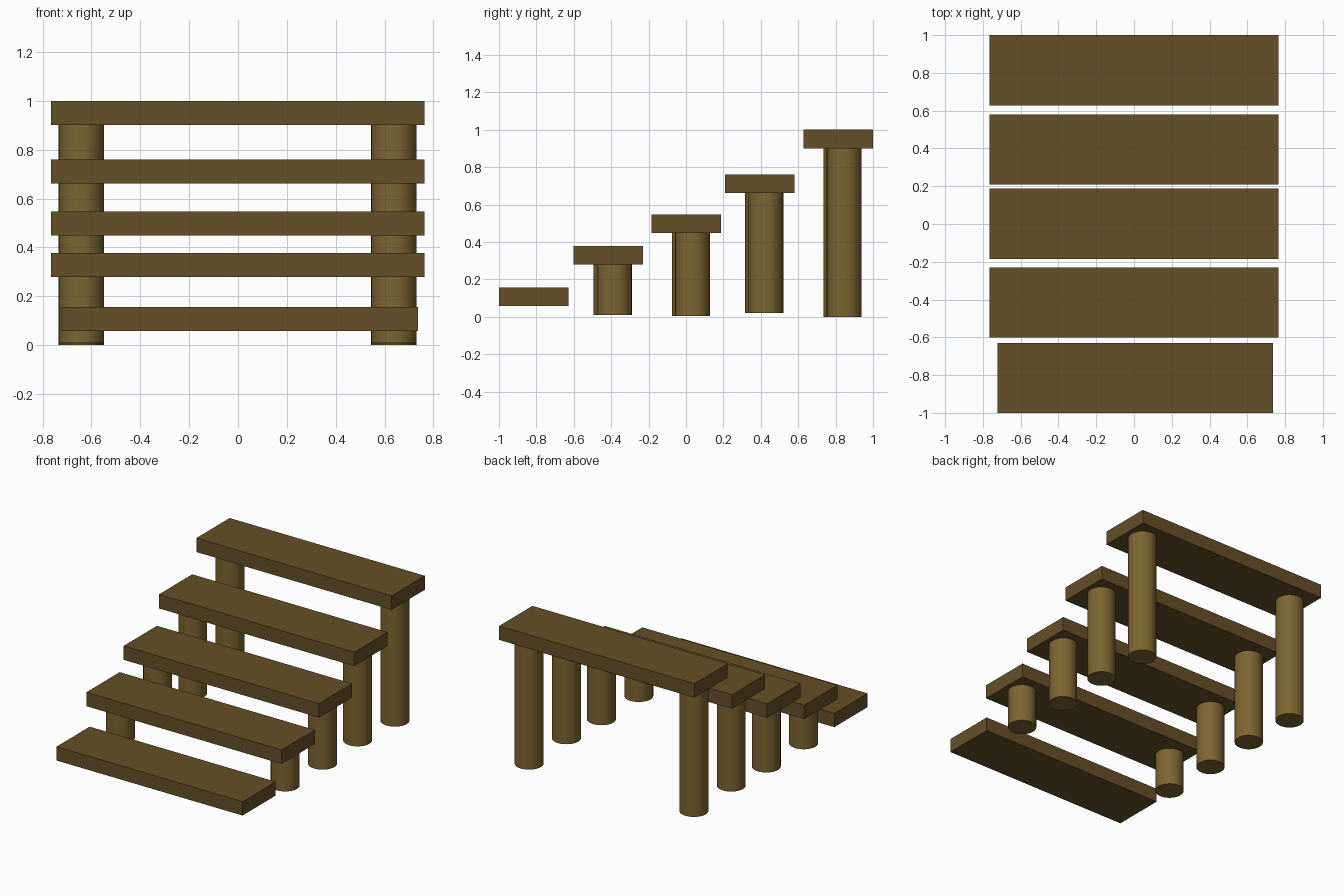
import bpy
import math

if "Cube" in bpy.data.objects:
    bpy.data.objects.remove(bpy.data.objects["Cube"])


def material(name, color):
    m = bpy.data.materials.new(name)
    m.diffuse_color = (*color, 1.0)
    m.use_nodes = True
    m.node_tree.nodes["Principled BSDF"].inputs["Base Color"].default_value = m.diffuse_color
    return m


plank_wood = material("plank_wood", (0.13, 0.08, 0.02))
post_wood = material("post_wood", (0.20, 0.13, 0.03))


def plank(name, x0, x1, y0, y1, z0, z1):
    bpy.ops.mesh.primitive_cube_add(
        size=1, location=((x0 + x1) / 2, (y0 + y1) / 2, (z0 + z1) / 2))
    ob = bpy.context.object
    ob.name = name
    ob.scale = (x1 - x0, y1 - y0, z1 - z0)
    bpy.ops.object.transform_apply(location=False, rotation=False, scale=True)
    ob.data.materials.append(plank_wood)


def post(name, x, y, z0, z1):
    bpy.ops.mesh.primitive_cylinder_add(
        vertices=32, radius=0.093, depth=z1 - z0, location=(x, y, (z0 + z1) / 2))
    ob = bpy.context.object
    ob.name = name
    ob.data.materials.append(post_wood)
    bpy.ops.object.shade_smooth_by_angle(angle=math.radians(40))


# Lowest tread: slightly narrower, no posts
plank("tread_1", -0.722, 0.736, -1.0, -0.629, 0.058, 0.156)

# Upper treads, each on a left and a right post
# (tread front y, tread top z, post centre y, post foot z)
steps = [
    (-0.602, 0.378, -0.392, 0.010),
    (-0.185, 0.547, 0.026, 0.005),
    (0.209, 0.761, 0.418, 0.020),
    (0.628, 1.000, 0.836, 0.000),
]
for i, (y, top, post_y, foot) in enumerate(steps, start=2):
    plank(f"tread_{i}", -0.766, 0.764, y, y + 0.372, top - 0.099, top)
    # The two posts are slightly staggered in depth
    post(f"left_post_{i}", -0.641, post_y - 0.009, foot, top - 0.099)
    post(f"right_post_{i}", 0.638, post_y + 0.009, foot, top - 0.099)
